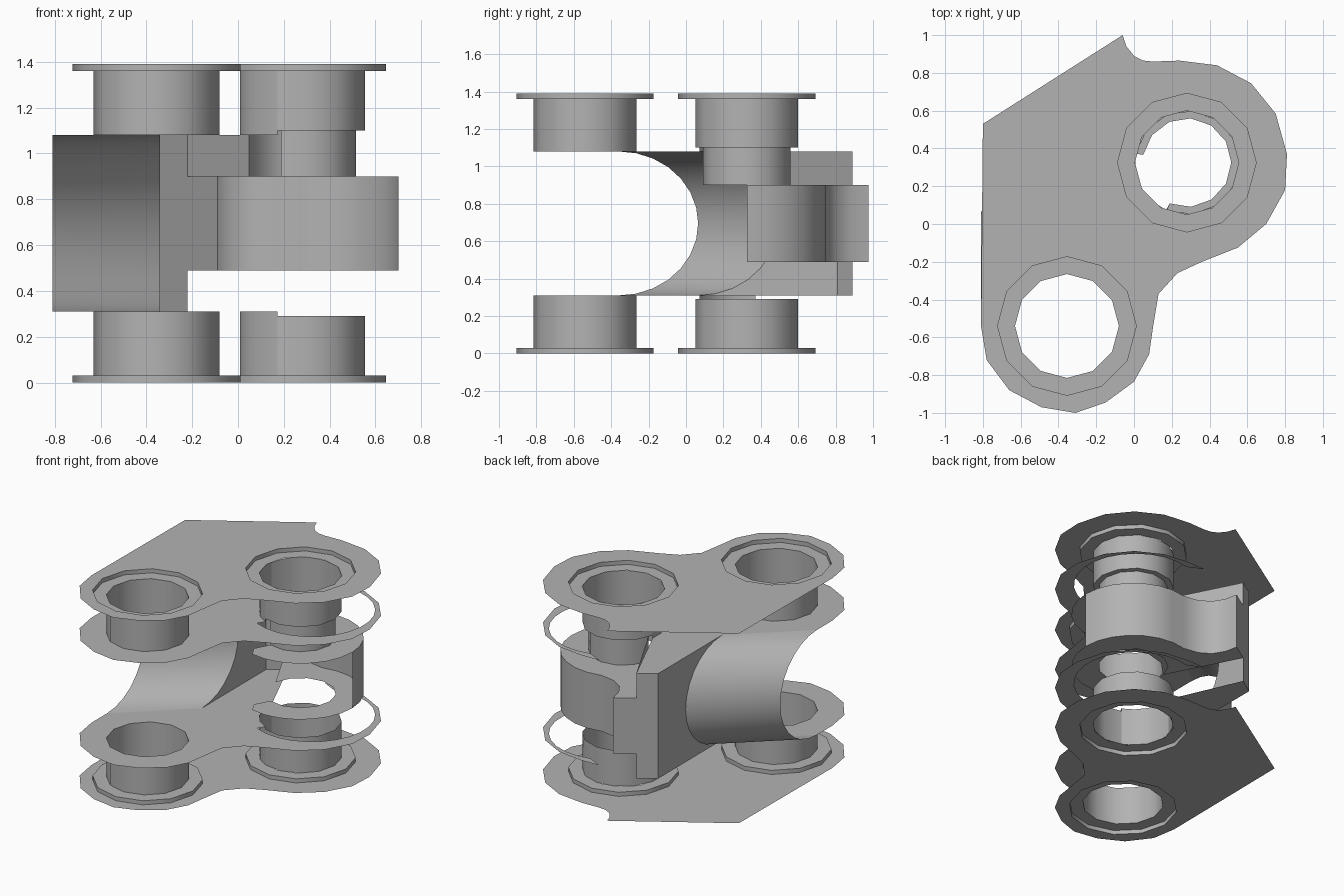
import bpy, bmesh, math
from mathutils import Vector

if "Cube" in bpy.data.objects:
    bpy.data.objects.remove(bpy.data.objects["Cube"], do_unlink=True)

grey = bpy.data.materials.new("cast_grey")
grey.use_nodes = True
grey.diffuse_color = (0.45, 0.45, 0.45, 1)
grey.node_tree.nodes["Principled BSDF"].inputs["Base Color"].default_value = (0.45, 0.45, 0.45, 1)

HEIGHT = 1.39
BORE, SINK, PIN, LUG = 0.275, 0.367, 0.235, 0.42
A, B = (-0.355, -0.54), (0.28, 0.325)      # bore centres


def arc(centre, r, start, end, n):
    """Points on an arc, angles in degrees, both ends included."""
    angles = [math.radians(start + (end - start) * i / n) for i in range(n + 1)]
    return [(centre[0] + r * math.cos(a), centre[1] + r * math.sin(a)) for a in angles]


def circle(centre, r, n=12):
    return arc(centre, r, 90, -270, n)[:-1]


def finish(name, bm, smooth=False):
    mesh = bpy.data.meshes.new(name)
    bm.to_mesh(mesh)
    bm.free()
    mesh.materials.append(grey)
    obj = bpy.data.objects.new(name, mesh)
    bpy.context.scene.collection.objects.link(obj)
    if smooth:
        bpy.ops.object.select_all(action='DESELECT')
        obj.select_set(True)
        bpy.context.view_layer.objects.active = obj
        bpy.ops.object.shade_smooth_by_angle(angle=math.radians(35))
    return obj


def sheet(name, loops, z, up=True):
    """Flat face at height z; loops after the first are holes."""
    bm = bmesh.new()
    for loop in loops:
        vs = [bm.verts.new((x, y, z)) for x, y in loop]
        for i, v in enumerate(vs):
            bm.edges.new((vs[i - 1], v))
    bmesh.ops.triangle_fill(bm, edges=bm.edges[:], use_beauty=True, normal=Vector((0, 0, 1)))
    bm.normal_update()
    wrong = [f for f in bm.faces if (f.normal.z > 0) != up]
    if wrong:
        bmesh.ops.reverse_faces(bm, faces=wrong)
    return finish(name, bm)


def skin(name, row_a, row_b, smooth=True):
    """Quads between two matching rows of 3D points."""
    bm = bmesh.new()
    a = [bm.verts.new(p) for p in row_a]
    b = [bm.verts.new(p) for p in row_b]
    for i in range(len(a) - 1):
        bm.faces.new((a[i], a[i + 1], b[i + 1], b[i]))
    bmesh.ops.remove_doubles(bm, verts=bm.verts[:], dist=0.0001)
    return finish(name, bm, smooth)


def wall(name, path, z0, z1):
    z0, z1 = min(z0, z1), max(z0, z1)
    return skin(name, [(x, y, z0) for x, y in path], [(x, y, z1) for x, y in path])


# Outline of the outer plates, from the left rear corner round the two ends
near_end = [(-0.81, -0.54), (-0.78, -0.72), (-0.66, -0.88), (-0.49, -0.97), (-0.31, -1.0),
            (-0.15, -0.945), (0, -0.835), (0.08, -0.69), (0.10, -0.55), (0.13, -0.37),
            (0.23, -0.26), (0.36, -0.20)]
far_end = [(0.55, -0.125), (0.70, 0), (0.80, 0.18), (0.81, 0.37), (0.75, 0.585),
           (0.62, 0.745), (0.44, 0.84), (0.24, 0.865), (0.10, 0.86)]
spike = [(0.05, 0.865), (0, 0.89), (-0.04, 0.94), (-0.06, 1.0)]
outline = [(-0.8, 0.53)] + near_end + far_end + spike

# Web corners and the pocket sector around the far bore
web_side, web_rear, lug_tip = (-0.34, 0.81), (-0.22, 0.89), (-0.09, 0.975)
OPEN0, OPEN1 = -113, 170
saddle_a, saddle_b = (-0.81, -0.36), (-0.34, 0.065)
pocket = arc((0.32, 0.40), 0.42, 105, -115, 16)
inner_outline = ([saddle_a] + near_end + far_end + pocket
                 + arc(B, BORE, 360 + OPEN0, OPEN1, 4) + [web_rear, web_side, saddle_b])

# Upper and lower plate pairs with countersunk bores
for side, top in (("upper", True), ("lower", False)):
    def level(z):
        return z if top else HEIGHT - z
    sheet(side + "_outer_plate", [outline, circle(A, SINK), circle(B, SINK)], level(HEIGHT), top)
    sheet(side + "_inner_plate", [inner_outline, circle(A, BORE)], level(1.08), not top)
    for end, c in (("near", A), ("far", B)):
        wall(f"{side}_{end}_countersink", arc(c, SINK, 90, -270, 12), level(1.36), level(HEIGHT))
        sheet(f"{side}_{end}_seat", [circle(c, SINK), circle(c, BORE)], level(1.36), top)
    wall(side + "_near_bore", arc(A, BORE, 90, -270, 12), level(1.08), level(1.36))
    wall(side + "_far_bore_web_side", arc(B, BORE, 360 + OPEN0, OPEN1, 4), level(1.08), level(1.36))
    wall(side + "_far_bore_open_side", arc(B, BORE, OPEN1, OPEN0, 10), level(1.10), level(1.36))

# Open collar between the upper far bore and the middle lug
wall("collar", arc(B, PIN, OPEN0, OPEN1, 10), 0.90, 1.10)
sheet("collar_step", [arc(B, PIN, OPEN0, OPEN1, 10) + arc(B, BORE, OPEN1, OPEN0, 10)], 1.10, True)

# Middle lug: two flat faces and the rear wall
lug_fillet = [lug_tip, (-0.07, 0.88), (-0.02, 0.80), (0.06, 0.75)]
lug_round = arc(B, LUG, 105, 0, 7)
lug_front = arc(B, LUG, -15, -105, 6) + [(0.13, 0.0)]
lug_outline = lug_fillet + lug_round + lug_front + arc(B, PIN, OPEN0, OPEN1, 10) + [web_rear]
sheet("lug_top", [lug_outline], 0.90, True)
sheet("lug_bottom", [lug_outline], 0.49, False)
wall("lug_wall", (lug_fillet + lug_round)[::-1], 0.49, 0.90)

# Web walls
wall("web_rear_face", [web_rear, web_side], 0.31, 1.08)
wall("lug_rear_face", [lug_tip, web_rear], 0.49, 0.90)
wall("pocket_face", [arc(B, PIN, OPEN1, OPEN1, 1)[0], web_rear], 0.90, 1.08)

# Curved saddle joining the inner plates, and the web side it meets
profile = arc((0, 0.695), 1, -90, 90, 14)
profile = [(0.425 * y, 0.695 + 0.385 * (z - 0.695)) for y, z in profile]
saddle_left = [(saddle_a[0], saddle_a[1] + y, z) for y, z in profile]
saddle_right = [(saddle_b[0], saddle_b[1] + y, z) for y, z in profile]
skin("saddle", saddle_right, saddle_left)
skin("web_side_face", [(web_side[0], web_side[1], p[2]) for p in saddle_right], saddle_right, False)
